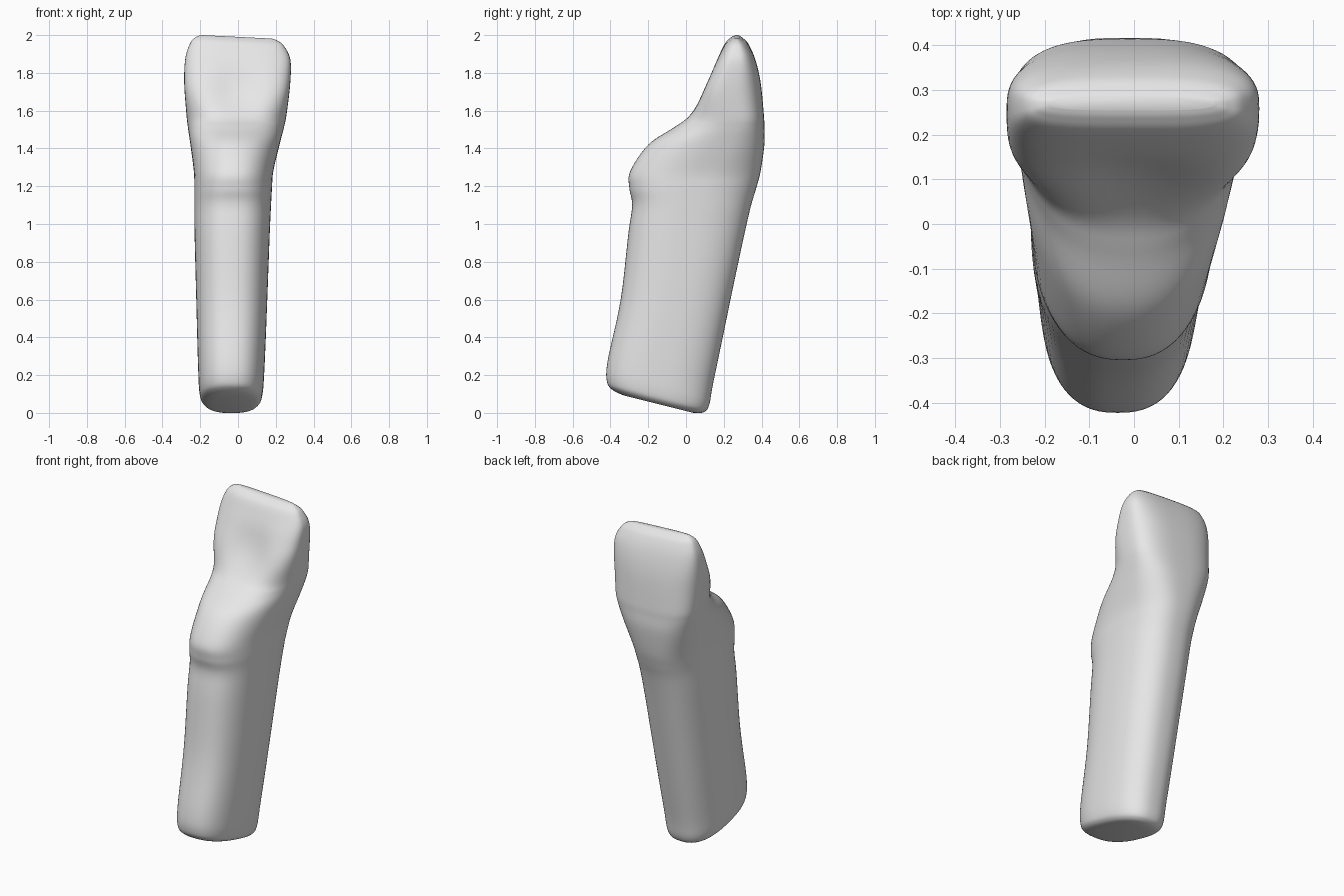
import bpy
import bmesh
import math

cube = bpy.data.objects.get("Cube")
if cube:
    bpy.data.objects.remove(cube, do_unlink=True)

SIDES = 72   # points around each cross-section
STEPS = 6    # rings between neighbouring stations

# Stations: height, front y, back y, right x, left x
stations = [
    (0, -.33, .04, -.14, .07),
    (.015, -.39, .09, -.18, .11),
    (.06, -.42, .122, -.203, .13),
    (.2, -.412, .148, -.211, .14),
    (.6, -.345, .235, -.221, .155),
    (.95, -.305, .31, -.23, .168),
    (1.1, -.285, .345, -.231, .175),
    (1.19, -.3, .372, -.231, .18),
    (1.28, -.295, .395, -.234, .187),
    (1.42, -.2, .415, -.252, .22),
    (1.51, -.07, .415, -.265, .243),
    (1.58, .01, .412, -.273, .257),
    (1.75, .1, .395, -.285, .277),
    (1.88, .165, .365, -.278, .277),
    (1.96, .205, .33, -.25, .245),
    (1.99, .235, .3, -.22, .21),
    (2, .255, .285, -.19, .18),
]


def smooth(a, b, v):
    t = min(1, max(0, (v - a) / (b - a)))
    return t * t * (3 - 2 * t)


def bell(v, centre, width):
    return math.exp(-((v - centre) / width) ** 2)


def spline(p, q, r, s, t):
    """Catmull-Rom blend of four stations."""
    return [b + t / 2 * (c - a + t * (2 * a - 5 * b + 4 * c - d + t * (3 * (b - c) + d - a)))
            for a, b, c, d in zip(p, q, r, s)]


def power(v, n):
    return math.copysign(abs(v) ** (2 / n), v)


def section(z, front, back, right, left):
    """Egg-shaped ring: rounder in front, squarer behind on the crown."""
    crown = smooth(1.1, 1.5, z)
    blade = smooth(1.5, 1.75, z)
    mid = front + (back - front) * (.5 + .15 * crown * (1 - blade))
    front_n = 2.5 - .3 * crown + 1.1 * blade
    back_n = 2.5 + .4 * crown
    cx, half = (right + left) / 2, (left - right) / 2
    ring = []
    for i in range(SIDES):
        a = math.tau * i / SIDES
        n = back_n if math.sin(a) > 0 else front_n
        reach = back - mid if math.sin(a) > 0 else mid - front
        x = cx + half * power(math.cos(a), n)
        y = mid + reach * power(math.sin(a), n)
        # Hollow in the front of the crown
        if math.sin(a) < 0:
            y += .035 * bell(x, 0, .13) * bell(z, 1.7, .13) * -math.sin(a)
        # Slanted root end and slightly sloping biting edge
        tilt = -.25 * (y - .04) * (1 - smooth(0, .7, z))
        slope = -.05 * (x + .19) * smooth(1.8, 2, z)
        ring.append((x, y, z + tilt + slope))
    return ring


# Tooth: one loft through the stations
bm = bmesh.new()
rings = []
last = len(stations) - 1
for k in range(last):
    p, q, r, s = (stations[min(last, max(0, k + j))] for j in (-1, 0, 1, 2))
    for step in range(STEPS + (k == last - 1)):
        rings.append(section(*spline(p, q, r, s, step / STEPS)))
loops = [[bm.verts.new(co) for co in ring] for ring in rings]
for low, high in zip(loops, loops[1:]):
    for i in range(SIDES):
        j = (i + 1) % SIDES
        bm.faces.new((low[i], low[j], high[j], high[i]))

# Close both ends
bm.faces.new(loops[0][::-1])
bm.faces.new(loops[-1])
bmesh.ops.recalc_face_normals(bm, faces=bm.faces)

mesh = bpy.data.meshes.new("tooth")
bm.to_mesh(mesh)
bm.free()
tooth = bpy.data.objects.new("tooth", mesh)
bpy.context.collection.objects.link(tooth)

# Plain light grey material
grey = bpy.data.materials.new("light grey")
grey.use_nodes = True
colour = (.8, .8, .8, 1)
grey.diffuse_color = colour
grey.node_tree.nodes["Principled BSDF"].inputs["Base Color"].default_value = colour
mesh.materials.append(grey)

# Smooth shading
bpy.ops.object.select_all(action="DESELECT")
tooth.select_set(True)
bpy.context.view_layer.objects.active = tooth
bpy.ops.object.shade_smooth_by_angle(angle=math.radians(60))
